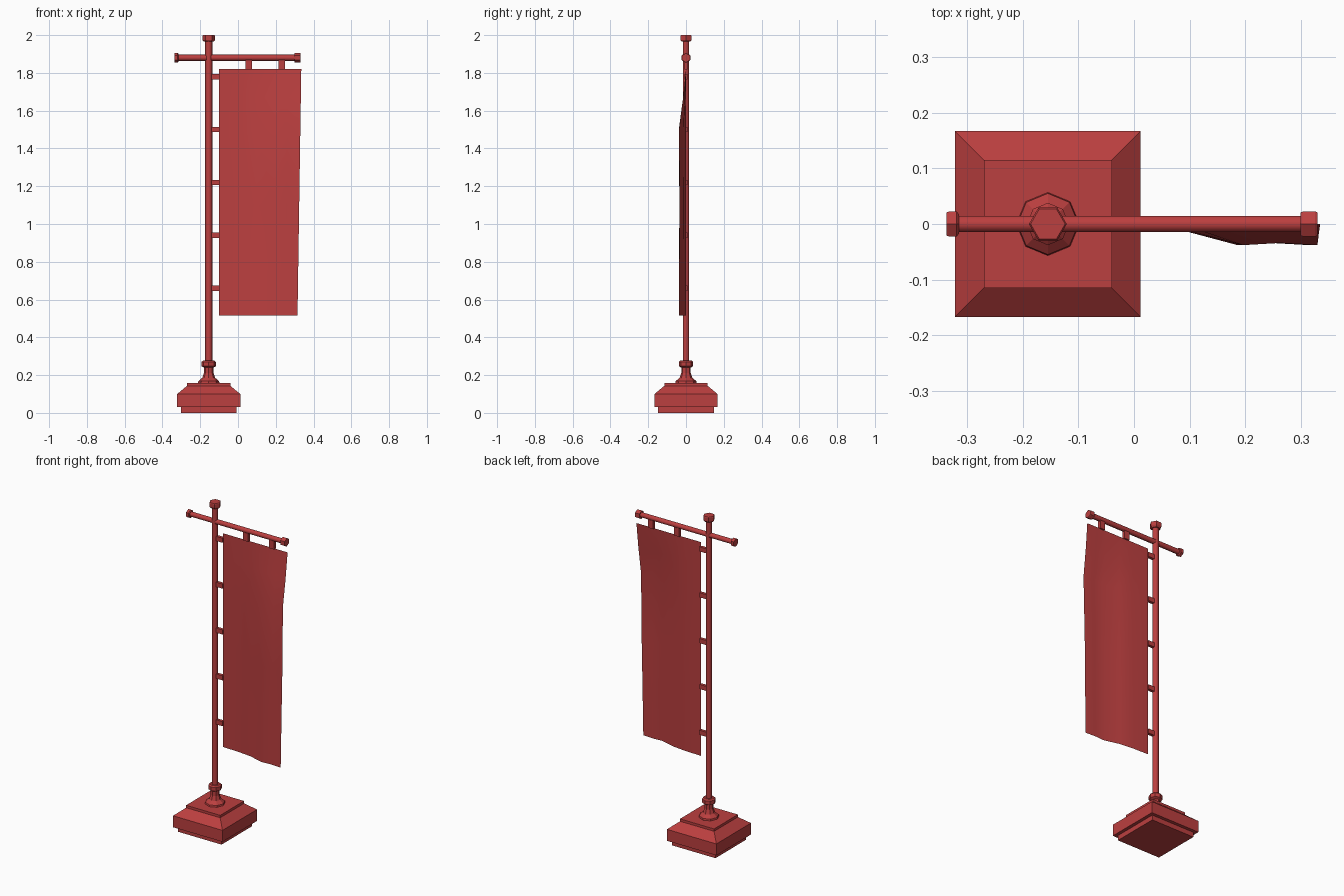
import bpy, bmesh
from math import pi, cos, sin, sqrt, radians

if "Cube" in bpy.data.objects:
    bpy.data.objects.remove(bpy.data.objects["Cube"])

PX = -0.155  # pole position
red = bpy.data.materials.new("red")
red.diffuse_color = (0.5, 0.05, 0.05, 1)
red.use_nodes = True
red.node_tree.nodes["Principled BSDF"].inputs["Base Color"].default_value = red.diffuse_color


def finish(name, bm, smooth=None, closed=True):
    if closed:
        bmesh.ops.recalc_face_normals(bm, faces=bm.faces)
    me = bpy.data.meshes.new(name)
    bm.to_mesh(me)
    bm.free()
    ob = bpy.data.objects.new(name, me)
    bpy.context.collection.objects.link(ob)
    me.materials.append(red)
    if smooth:
        bpy.ops.object.select_all(action='DESELECT')
        ob.select_set(True)
        bpy.context.view_layer.objects.active = ob
        bpy.ops.object.shade_smooth_by_angle(angle=radians(smooth))
    return ob


def turned(name, profile, sides, start=0.0, along_x=False, smooth=None):
    """Polygonal turning from (radius, position) pairs, along z or x."""
    bm = bmesh.new()
    rings = []
    for r, t in profile:
        ring = []
        for i in range(sides):
            a = start + 2 * pi * i / sides
            u, v = r * cos(a), r * sin(a)
            ring.append(bm.verts.new((t, v, 1.88 + u) if along_x else (PX + u, v, t)))
        rings.append(ring)
    for a, b in zip(rings, rings[1:]):
        for i in range(sides):
            j = (i + 1) % sides
            bm.faces.new((a[i], a[j], b[j], b[i]))
    bm.faces.new(rings[0])
    bm.faces.new(rings[-1])
    return finish(name, bm, smooth)


def box(name, loc, size):
    bm = bmesh.new()
    bmesh.ops.create_cube(bm, size=1)
    for v in bm.verts:
        v.co = [l + s * c for l, s, c in zip(loc, size, v.co)]
    return finish(name, bm)


# Stepped square base
steps = [(0.147, 0), (0.147, 0.03), (0.167, 0.03), (0.167, 0.1),
         (0.115, 0.143), (0.115, 0.158)]
turned("base", [(h * sqrt(2), z) for h, z in steps], 4, pi / 4)

# Flared socket with ring
turned("socket", [(0.057, 0.157), (0.055, 0.168), (0.034, 0.186), (0.025, 0.212),
                  (0.025, 0.24), (0.038, 0.247), (0.038, 0.27), (0.03, 0.277)], 8)

# Pole and its cap
turned("pole", [(0.019, 0.24), (0.019, 1.98)], 6, smooth=65)
turned("pole_cap", [(0.026, 1.965), (0.034, 1.975), (0.034, 1.996), (0.031, 2.0)], 6)

# Crossbar and end caps
turned("crossbar", [(0.0165, -0.325), (0.0165, 0.32)], 6, along_x=True, smooth=65)
turned("crossbar_cap_left", [(0.024, -0.337), (0.026, -0.333), (0.026, -0.319), (0.02, -0.315)],
       6, along_x=True)
turned("crossbar_cap_right", [(0.024, 0.3), (0.026, 0.304), (0.026, 0.326), (0.024, 0.33)],
       6, along_x=True)

# Straps to pole and crossbar
for i in range(5):
    box(f"side_strap_{i + 1}", (-0.12, 0, 1.78 - 0.28 * i), (0.044, 0.018, 0.028))
for i, x in enumerate((0.057, 0.232)):
    box(f"top_strap_{i + 1}", (x, 0, 1.843), (0.034, 0.018, 0.05))

# Hanging banner: single sheet swelling forward away from the pole
columns = [(0, 0), (0.25, 0.08), (0.46, 0.33), (0.69, 1), (0.84, 0.9), (1, 1)]
rows = [(1.82, 0), (1.67, 0.4), (1.5, 1), (1.1, 0.92), (0.8, 0.97), (0.515, 1)]
bm = bmesh.new()
grid = []
for z, g in rows:
    width = 0.435 - 0.02 * (1.82 - z) / 1.305
    grid.append([bm.verts.new((-0.1 + width * u, -0.038 * f * g, z)) for u, f in columns])
for a, b in zip(grid, grid[1:]):
    for i in range(len(columns) - 1):
        bm.faces.new((a[i], b[i], b[i + 1], a[i + 1]))
finish("banner", bm, smooth=60, closed=False)
